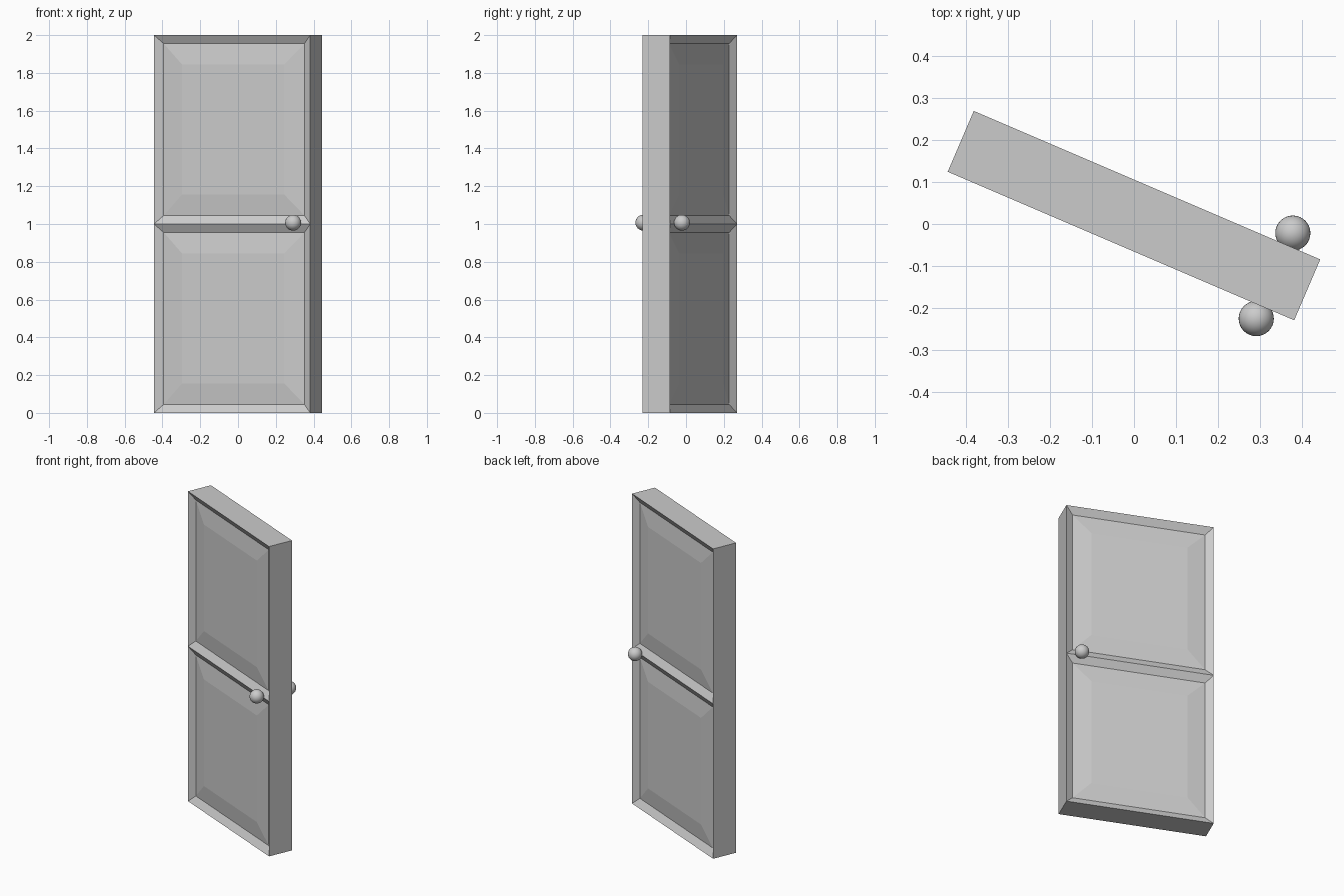
import bpy, bmesh, math
from mathutils import Matrix

if "Cube" in bpy.data.objects:
    bpy.data.objects.remove(bpy.data.objects["Cube"])

W, T, H = 0.90, 0.158, 2.0
# door swung open about z
SWING = Matrix.Translation((0, 0.02, 0)) @ Matrix.Rotation(math.radians(-23.2), 4, 'Z')
# panel rings: (inset from panel edge, depth below the door face)
RINGS = [(0.0, 0.0), (0.045, 0.026), (0.156, 0.013)]


def add_panel(bm, side, z0, z1):
    """Bevelled raised panel made of nested rectangles."""
    loops = []
    for inset, depth in RINGS:
        x, y = W / 2 - inset, side * (T / 2 - depth)
        loops.append([bm.verts.new(c) for c in (
            (-x, y, z0 + inset), (x, y, z0 + inset),
            (x, y, z1 - inset), (-x, y, z1 - inset))])
    for a, b in zip(loops, loops[1:]):
        for i in range(4):
            j = (i + 1) % 4
            bm.faces.new((a[i], a[j], b[j], b[i]))
    bm.faces.new(loops[-1])


# door leaf: two panels on each side, closed by the edge faces
bm = bmesh.new()
for side in (-1, 1):
    for z0 in (0, H / 2):
        add_panel(bm, side, z0, z0 + H / 2)
x, y = W / 2, T / 2
for sx in (-x, x):
    for z0 in (0, H / 2):
        bm.faces.new([bm.verts.new(c) for c in (
            (sx, -y, z0), (sx, y, z0), (sx, y, z0 + H / 2), (sx, -y, z0 + H / 2))])
for z in (0, H):
    bm.faces.new([bm.verts.new(c) for c in ((-x, -y, z), (x, -y, z), (x, y, z), (-x, y, z))])
bmesh.ops.remove_doubles(bm, verts=bm.verts, dist=1e-5)
bmesh.ops.recalc_face_normals(bm, faces=bm.faces)
mesh = bpy.data.meshes.new("door_leaf")
bm.to_mesh(mesh)
bm.free()
leaf = bpy.data.objects.new("door_leaf", mesh)
bpy.context.collection.objects.link(leaf)
leaf.matrix_world = SWING

# round knobs, one on each face
for name, side in (("front_knob", -1), ("back_knob", 1)):
    bpy.ops.mesh.primitive_uv_sphere_add(segments=32, ring_count=16, radius=0.042)
    knob = bpy.context.object
    knob.name = name
    bpy.ops.object.shade_smooth()
    knob.matrix_world = SWING @ Matrix.Translation((0.365, side * 0.111, 1.007))
